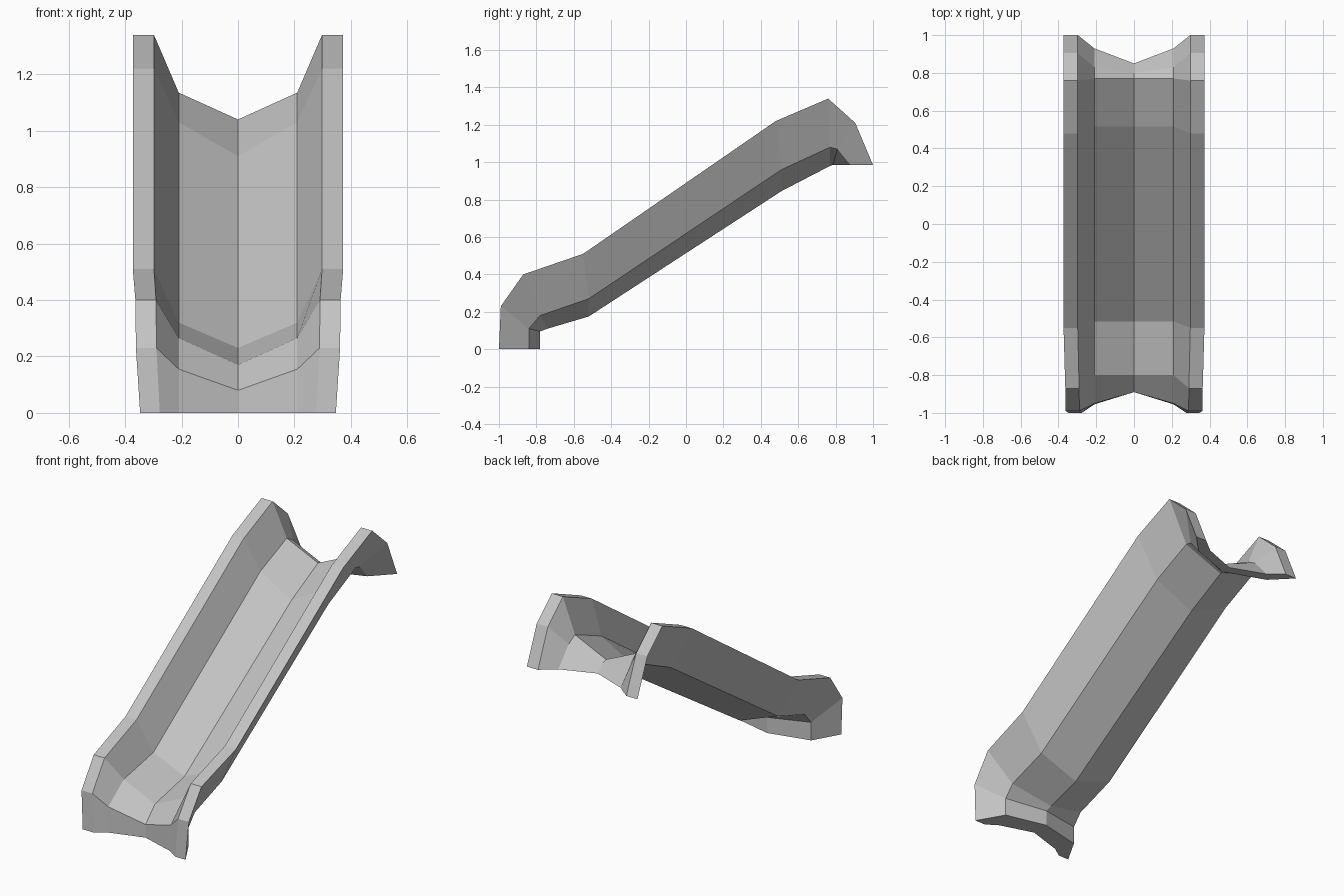
import bpy
import bmesh

default_cube = bpy.data.objects.get("Cube")
if default_cube:
    bpy.data.objects.remove(default_cube, do_unlink=True)


def make_material(name, colour):
    material = bpy.data.materials.new(name)
    material.use_nodes = True
    material.diffuse_color = colour
    material.node_tree.nodes["Principled BSDF"].inputs["Base Color"].default_value = colour
    return material


# Side-view paths (y, z) of the long edges, from the front foot to the rear lip
rim_path = [(-1, 0), (-.99, .23), (-.87, .4), (-.55, .51),
            (.48, 1.22), (.76, 1.34), (.905, 1.21), (1, .985)]
floor_side_path = [(-.955, 0), (-.95, .155), (-.8, .265), (-.515, .32),
                   (.515, 1.03), (.77, 1.135), (.83, 1.1), (.93, .985)]
floor_centre_path = [(-.89, 0), (-.89, .08), (-.8, .17), (-.515, .23),
                     (.515, .91), (.77, 1.04), (.8, 1.03), (.85, .985)]
under_side_path = [(-.84, 0), (-.84, .11), (-.78, .18), (-.52, .27),
                   (.51, .96), (.77, 1.08), (.81, 1.07), (.88, .985)]
under_centre_path = [(-.78, 0), (-.78, .095), (-.74, .11), (-.52, .175),
                     (.51, .845), (.77, .98), (.785, .985), (.79, .985)]

# The rims narrow slightly towards the foot
rim_flare = [.93, .97, .975, 1, 1, 1, 1, 1]
straight = [1] * len(rim_path)

# Edges around the closed cross-section: half-width, path, flare
right_edges = [
    (-.255, under_side_path, straight),
    (-.373, rim_path, rim_flare),
    (-.298, rim_path, rim_flare),
    (-.21, floor_side_path, straight),
]
left_edges = [(-x, path, flare) for x, path, flare in reversed(right_edges)]
section = (right_edges + [(0, floor_centre_path, straight)]
           + left_edges + [(0, under_centre_path, straight)])


def loft_chute(name, section, material):
    """Join the lengthwise edges into a closed, thick-walled shell."""
    bm = bmesh.new()
    rails = [[bm.verts.new((x * scale, y, z))
              for (y, z), scale in zip(path, flare)]
             for x, path, flare in section]

    # Long walls between neighbouring edges
    for rail, following in zip(rails, rails[1:] + rails[:1]):
        for i in range(len(rail) - 1):
            bm.faces.new((rail[i], rail[i + 1], following[i + 1], following[i]))

    # End caps, one strip per wall so the concave outline stays clean
    rim_r, inner_r, side_r, centre, side_l, inner_l, rim_l, under_l, under, under_r = (
        rails[1:] + rails[:1])
    for end in (0, -1):
        for strip in ((rim_r, inner_r, side_r, under_r),
                      (under_r, side_r, centre, under),
                      (under, centre, side_l, under_l),
                      (under_l, side_l, inner_l, rim_l)):
            bm.faces.new([rail[end] for rail in strip])

    bmesh.ops.recalc_face_normals(bm, faces=bm.faces)
    mesh = bpy.data.meshes.new(name)
    bm.to_mesh(mesh)
    bm.free()
    mesh.materials.append(material)
    chute = bpy.data.objects.new(name, mesh)
    bpy.context.collection.objects.link(chute)
    return chute


# Slide chute
loft_chute("slide_chute", section, make_material("light_grey", (.55, .55, .55, 1)))
